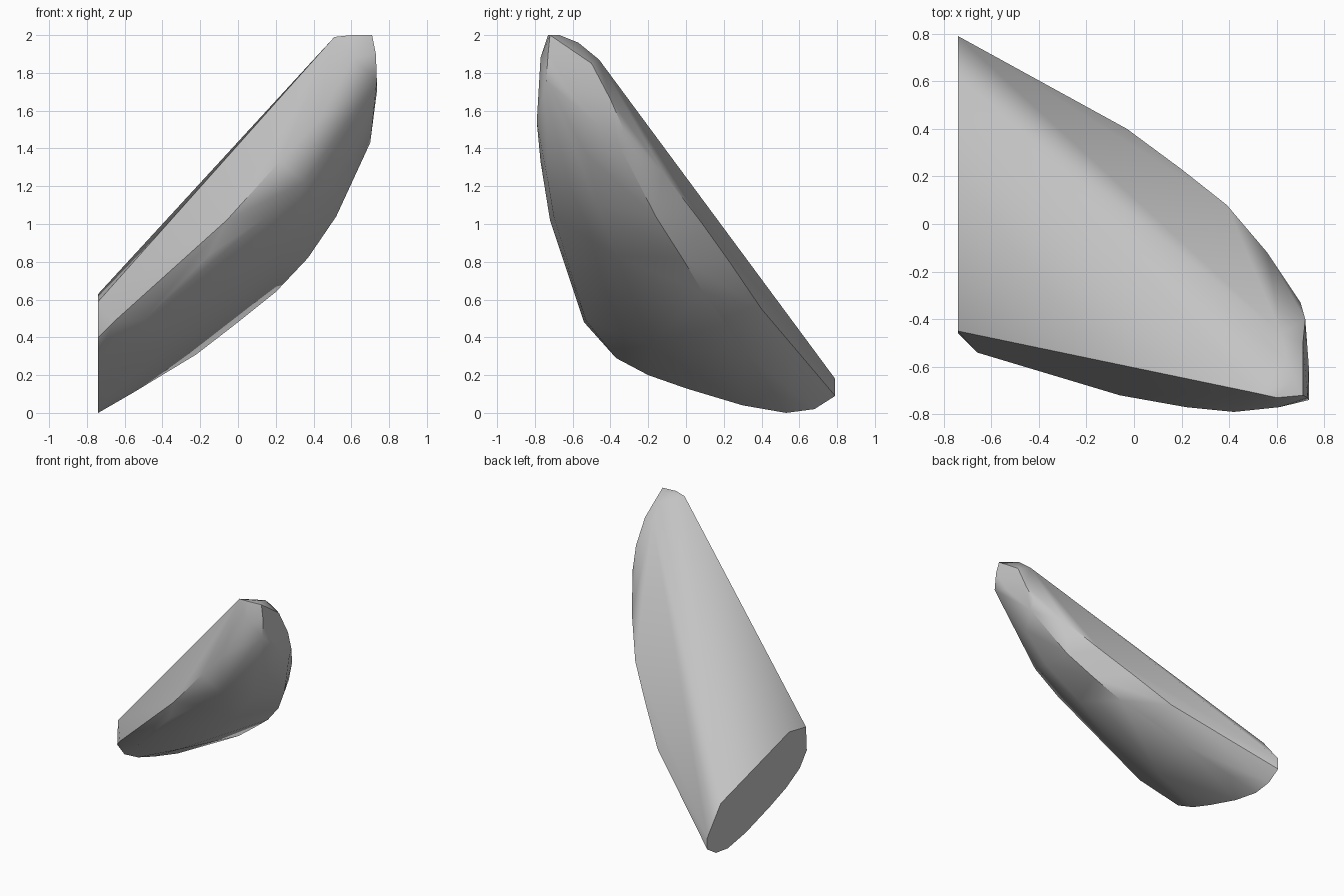
import bpy
import bmesh
import math

cube = bpy.data.objects.get("Cube")
if cube:
    bpy.data.objects.remove(cube, do_unlink=True)


def make_material(name, colour):
    material = bpy.data.materials.new(name)
    material.use_nodes = True
    material.diffuse_color = colour
    material.node_tree.nodes["Principled BSDF"].inputs["Base Color"].default_value = colour
    return material


def hull_object(name, points, material):
    """Wrap a tight convex skin around the guide points."""
    mesh = bpy.data.meshes.new(name)
    bm = bmesh.new()
    for point in points:
        bm.verts.new(point)
    bmesh.ops.convex_hull(bm, input=bm.verts[:])
    loose = [v for v in bm.verts if not v.link_faces]
    bmesh.ops.delete(bm, geom=loose, context="VERTS")
    bmesh.ops.recalc_face_normals(bm, faces=bm.faces[:])
    bm.to_mesh(mesh)
    bm.free()
    obj = bpy.data.objects.new(name, mesh)
    bpy.context.collection.objects.link(obj)
    mesh.materials.append(material)
    return obj


# Flat cut end, a D-shaped outline given as (y, z)
CUT_X = -0.74
cut_profile = [(0.79, 0.18), (0.79, 0.09), (0.68, 0.02), (0.53, 0), (0.3, 0.04),
               (0, 0.13), (-0.2, 0.2), (-0.37, 0.29), (-0.46, 0.4),
               (-0.45, 0.59), (-0.24, 0.63), (0.62, 0.39)]
cut_end = [(CUT_X, y, z) for y, z in cut_profile]

# Widest line of the rounded outer rim
outer_rim = [(-0.03, 0.4, 0.55), (0.2, 0.23, 0.8), (0.39, 0.08, 1.01),
             (0.56, -0.12, 1.27), (0.7, -0.33, 1.5)]

# Lowest line of the rim, tucked in under the widest line
under_rim = [(-0.55, 0.46, 0.11), (-0.22, 0.32, 0.31), (0, 0.21, 0.48),
             (0.2, 0.09, 0.64), (0.37, -0.02, 0.82),
             (0.52, -0.16, 1.04), (0.7, -0.36, 1.43)]

# Gentle belly between the rim and the front edge
belly = [(-0.39, -0.18, 0.35), (-0.06, -0.24, 0.61), (0.22, -0.37, 0.83),
         (0.46, -0.47, 1.1), (0.61, -0.52, 1.36)]

# Bulging front edge between the upper and lower faces
front_edge = [(-0.66, -0.54, 0.48), (-0.5, -0.53, 0.49), (-0.15, -0.65, 0.84),
              (-0.06, -0.72, 1.02), (0.15, -0.7, 1.04), (0.22, -0.77, 1.33),
              (0.35, -0.73, 1.22), (0.42, -0.79, 1.54), (0.61, -0.77, 1.88)]

# Blunt tip with its small outward-facing facet
tip = [(0.51, -0.71, 1.99), (0.6, -0.73, 2), (0.71, -0.72, 2), (0.73, -0.73, 1.9),
       (0.735, -0.74, 1.76), (0.735, -0.6, 1.7), (0.72, -0.4, 1.66),
       (0.71, -0.5, 1.85), (0.64, -0.57, 1.96), (0.62, -0.46, 1.87),
       (0.66, -0.67, 2)]

stone_grey = make_material("stone grey", (0.55, 0.55, 0.55, 1))
guide_points = cut_end + outer_rim + under_rim + belly + front_edge + tip
shard = hull_object("curved_shard", guide_points, stone_grey)

# Soft shading over the shell, crisp edges at the cut end
bpy.ops.object.select_all(action="DESELECT")
shard.select_set(True)
bpy.context.view_layer.objects.active = shard
bpy.ops.object.shade_smooth_by_angle(angle=math.radians(40))
